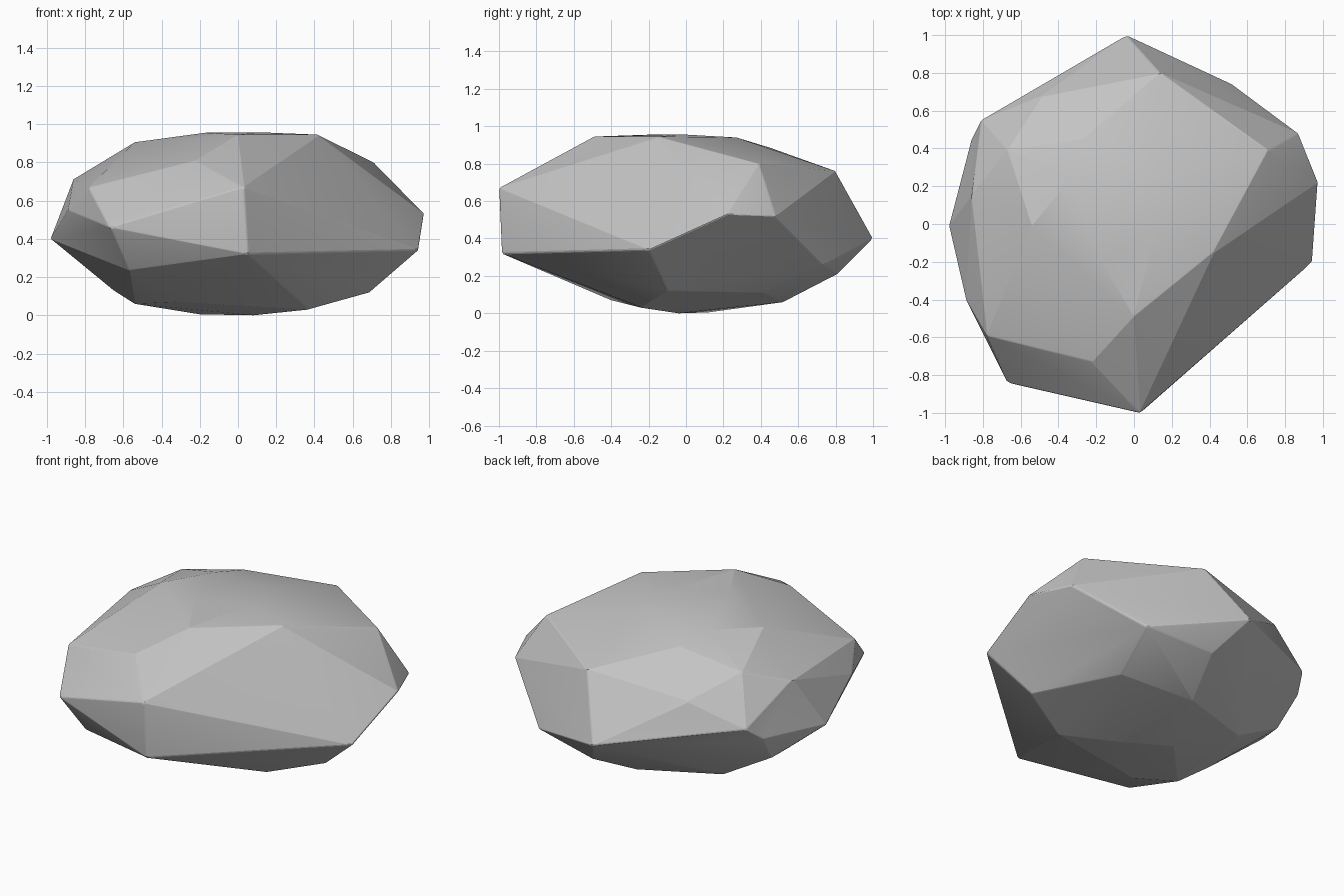
import bpy, bmesh, math

if "Cube" in bpy.data.objects:
    bpy.data.objects.remove(bpy.data.objects["Cube"])

# Corner points of the faceted boulder
upper = [(0, -.49, .945), (.42, -.15, .945), (.12, -.03, .957), (-.17, -.2, .955),
         (.1, .27, .94), (-.33, .25, .93), (-.27, .45, .885), (-.54, -.01, .905),
         (-.22, -.73, .81), (.71, .39, .80), (.14, .80, .76), (-.67, .39, .805),
         (-.86, .16, .715)]
girdle = [(.03, -1, .67), (.05, -.985, .32), (.945, -.2, .34), (.975, .22, .53),
          (.87, .48, .52), (-.04, 1, .4), (-.49, .68, .675), (-.81, .55, .535),
          (-.86, .45, .45), (-.91, .2, .435), (-.98, -.01, .4), (-.89, -.4, .55),
          (-.78, -.59, .67), (-.67, -.84, .46)]
lower = [(.52, .74, .26), (.69, -.1, .12), (.45, .42, .11), (.09, .81, .21),
         (-.01, .52, .06), (.37, -.24, .03), (-.2, .12, .005), (.08, -.04, 0),
         (-.54, -.25, .06), (-.33, -.4, .07), (-.57, -.72, .235), (-.65, -.1, .13),
         (-.82, .31, .27), (-.5, .34, .09)]

# Wrap the points in a convex skin
bm = bmesh.new()
for p in upper + girdle + lower:
    bm.verts.new(p)
bmesh.ops.convex_hull(bm, input=bm.verts[:])
loose = [v for v in bm.verts if not v.link_faces]
bmesh.ops.delete(bm, geom=loose, context='VERTS')
bmesh.ops.recalc_face_normals(bm, faces=bm.faces[:])

mesh = bpy.data.meshes.new("boulder")
bm.to_mesh(mesh)
bm.free()
rock = bpy.data.objects.new("boulder", mesh)
bpy.context.collection.objects.link(rock)

# Stone colour
stone = bpy.data.materials.new("grey stone")
stone.diffuse_color = (.55, .55, .55, 1)
stone.use_nodes = True
stone.node_tree.nodes["Principled BSDF"].inputs["Base Color"].default_value = stone.diffuse_color
mesh.materials.append(stone)

# Worn edges: a narrow rounding on the stronger creases
worn = rock.modifiers.new("worn edges", 'BEVEL')
worn.width = .008
worn.segments = 2
worn.limit_method = 'ANGLE'
worn.angle_limit = math.radians(22)

# Soften only the faint creases
bpy.context.view_layer.objects.active = rock
rock.select_set(True)
bpy.ops.object.modifier_apply(modifier=worn.name)
bpy.ops.object.shade_smooth_by_angle(angle=math.radians(12))
